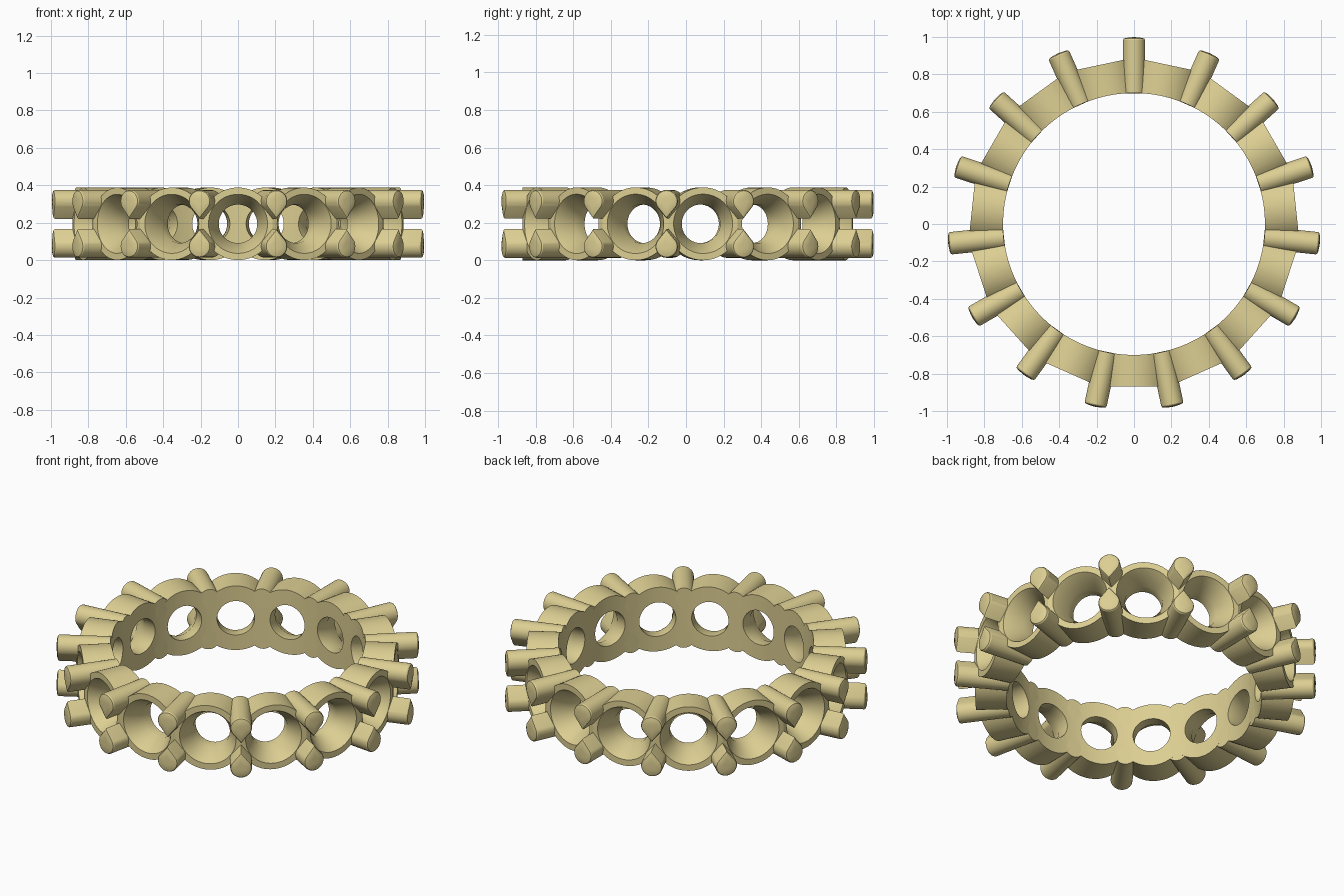
import bpy, bmesh
from math import sin, cos, pi, sqrt, radians
from mathutils import Matrix, Vector

if "Cube" in bpy.data.objects:
    bpy.data.objects.remove(bpy.data.objects["Cube"])

N = 15                 # number of stone seats
STEP = 2 * pi / N
CZ = 0.194             # height of the seat axes
R_IN = 0.70            # finger hole radius

gold = bpy.data.materials.new("gold")
gold.diffuse_color = (0.72, 0.62, 0.29, 1)
gold.use_nodes = True
gold.node_tree.nodes["Principled BSDF"].inputs["Base Color"].default_value = gold.diffuse_color


def make_object(name, bm):
    bmesh.ops.recalc_face_normals(bm, faces=bm.faces)
    me = bpy.data.meshes.new(name)
    bm.to_mesh(me)
    bm.free()
    ob = bpy.data.objects.new(name, me)
    bpy.context.collection.objects.link(ob)
    return ob


def lathe(name, profile, seg, radial=True):
    """Closed solid from (radius, distance) pairs, along -y or along z."""
    bm = bmesh.new()
    rings = []
    for r, d in profile:
        ring = []
        for i in range(seg):
            a = 2 * pi * i / seg
            u, v = r * cos(a), r * sin(a)
            ring.append(bm.verts.new((u, -d, CZ + v) if radial else (u, v, d)))
        rings.append(ring)
    for a, b in zip(rings, rings[1:]):
        for i in range(seg):
            j = (i + 1) % seg
            bm.faces.new((a[i], a[j], b[j], b[i]))
    bm.faces.new(rings[0])
    bm.faces.new(rings[-1])
    return make_object(name, bm)


def ring_copies(src, offset):
    """One mesh holding N copies of src turned around z."""
    bm = bmesh.new()
    for k in range(N):
        part = src.copy()
        bmesh.ops.transform(part, matrix=Matrix.Rotation(k * STEP + offset, 4, 'Z'), verts=part.verts)
        tmp = bpy.data.meshes.new("tmp")
        part.to_mesh(tmp)
        part.free()
        bm.from_mesh(tmp)
        bpy.data.meshes.remove(tmp)
    src.free()
    return bm


def finish(ob):
    ob.data.materials.clear()
    ob.data.materials.append(gold)
    bpy.ops.object.select_all(action='DESELECT')
    ob.select_set(True)
    bpy.context.view_layer.objects.active = ob
    bpy.ops.object.shade_smooth_by_angle(angle=radians(30))


# One seat: radial tube with a countersunk bore, trimmed by the finger hole
seat = lathe("seat", [(0.194, 0.55), (0.194, 0.87)], 64)
bore = lathe("bore_cutter", [(0.103, 0.5), (0.103, 0.765), (0.158, 0.87), (0.163, 0.88)], 64)
finger = lathe("finger_cutter", [(R_IN, -0.2), (R_IN, 0.6)], 180, radial=False)
for cutter in (bore, finger):
    cutter.hide_render = True
    m = seat.modifiers.new(cutter.name, 'BOOLEAN')
    m.operation, m.solver, m.object = 'DIFFERENCE', 'EXACT', cutter
bpy.context.view_layer.update()
bm = bmesh.new()
bm.from_object(seat, bpy.context.evaluated_depsgraph_get())
for ob in (seat, bore, finger):
    bpy.data.objects.remove(ob)

# Mitre the seat against its neighbours, then repeat it into the band
for s in (1, -1):
    bmesh.ops.bisect_plane(bm, geom=bm.verts[:] + bm.edges[:] + bm.faces[:], dist=1e-5,
                           plane_co=(0, 0, 0), clear_outer=True,
                           plane_no=Vector((s * cos(STEP / 2), sin(STEP / 2), 0)))
bm = ring_copies(bm, 0)
bmesh.ops.remove_doubles(bm, verts=bm.verts, dist=1e-4)
finish(make_object("seat_band", bm))

# Prongs: teardrop bars with softly domed ends, points towards the middle
def prong(side):
    pr, pc, tip = 0.06, 0.121, 0.027
    start = -pi / 6
    prof = [(pr * cos(start + i * (pi - 2 * start) / 24), pc + pr * sin(start + i * (pi - 2 * start) / 24))
            for i in range(25)] + [(0, tip)]
    mid = 0.115
    bm = bmesh.new()
    rings = []
    for depth, scale in ((None, 1), (0.985, 1), (0.992, 0.93), (0.997, 0.7), (0.999, 0.35)):
        ring = []
        for x, z in prof:
            d = depth if depth else sqrt((R_IN + 0.001) ** 2 - x * x)
            # the outer end follows the ring's curvature
            d -= 0.0 if depth is None else 0.5 * x * x
            ring.append(bm.verts.new((x * scale, -d, CZ + side * (mid + (z - mid) * scale))))
        rings.append(ring)
    n = len(prof)
    for a, b in zip(rings, rings[1:]):
        for i in range(n):
            j = (i + 1) % n
            bm.faces.new((a[i], a[j], b[j], b[i]))
    bm.faces.new(rings[0])
    bm.faces.new(rings[-1])
    return bm


for side, name in ((1, "upper_prongs"), (-1, "lower_prongs")):
    finish(make_object(name, ring_copies(prong(side), STEP / 2)))
